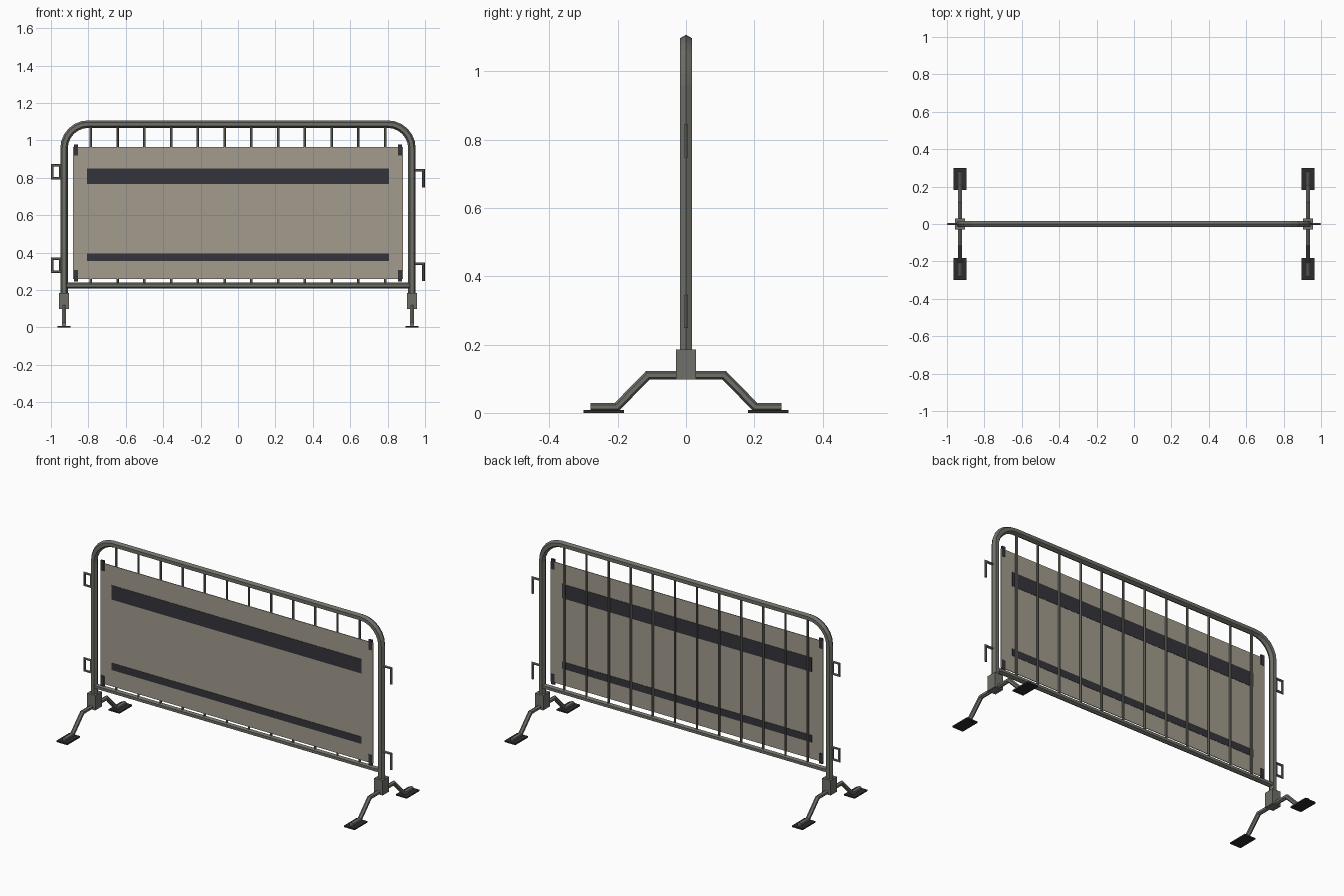
import bpy, bmesh, math
from mathutils import Vector

if "Cube" in bpy.data.objects:
    bpy.data.objects.remove(bpy.data.objects["Cube"])


def material(name, rgb):
    m = bpy.data.materials.new(name)
    m.diffuse_color = (*rgb, 1)
    m.use_nodes = True
    m.node_tree.nodes["Principled BSDF"].inputs["Base Color"].default_value = m.diffuse_color
    return m


STEEL = material("grey steel", (0.16, 0.16, 0.14))
PANEL = material("beige panel", (0.37, 0.33, 0.27))
DARK = material("dark stripe", (0.035, 0.034, 0.044))
RUBBER = material("black rubber", (0.025, 0.025, 0.025))


def finish(bm, name, mat):
    bmesh.ops.recalc_face_normals(bm, faces=bm.faces[:])
    me = bpy.data.meshes.new(name)
    bm.to_mesh(me)
    bm.free()
    me.materials.append(mat)
    ob = bpy.data.objects.new(name, me)
    bpy.context.collection.objects.link(ob)
    return ob


def box(name, x, y, z, mat):
    """Box from (min, max) ranges."""
    bm = bmesh.new()
    bmesh.ops.create_cube(bm, size=1)
    for v in bm.verts:
        v.co = [lo + (c + 0.5) * (hi - lo) for c, (lo, hi) in zip(v.co, (x, y, z))]
    return finish(bm, name, mat)


def tube(name, points, normal, r, mat=STEEL, sides=6, turn=0.0):
    """Sweep a polygon along a planar path with mitred corners."""
    pts = [Vector(p) for p in points]
    n = Vector(normal)
    bm = bmesh.new()
    rings = []
    for i, p in enumerate(pts):
        a = (p - pts[i - 1]).normalized() if i else (pts[1] - p).normalized()
        b = (pts[i + 1] - p).normalized() if i < len(pts) - 1 else a
        t = (a + b).normalized()
        side = n.cross(t)
        miter = 1 / t.dot(a)
        rings.append([bm.verts.new(p + side * (r * math.cos(k) * miter) + n * (r * math.sin(k)))
                      for k in (turn + math.tau * j / sides for j in range(sides))])
    for r0, r1 in zip(rings, rings[1:]):
        for j in range(sides):
            k = (j + 1) % sides
            bm.faces.new((r0[j], r0[k], r1[k], r1[j]))
    bm.faces.new(rings[0])
    bm.faces.new(rings[-1])
    return finish(bm, name, mat)


X, TOP, R = 0.93, 1.087, 0.13
Y = (0, 1, 0)

# Bent outer frame
path = [(-X, 0, 0.11)]
for cx, start in ((-X + R, math.pi), (X - R, math.pi / 2)):
    for i in range(7):
        a = start - math.pi / 2 * i / 6
        path.append((cx + R * math.cos(a), 0, TOP - R + R * math.sin(a)))
path.append((X, 0, 0.11))
tube("outer_frame", path, Y, 0.02)

# Bottom rail and upright bars
tube("bottom_rail", [(-X, 0, 0.225), (X, 0, 0.225)], Y, 0.016)
for i in range(1, 13):
    x = -X + 2 * X * i / 13
    tube(f"upright_bar_{i}", [(x, 0, 0.225), (x, 0, TOP)], Y, 0.007)

# Panel with stripes and corner straps
box("panel", (-0.882, 0.882), (-0.013, -0.009), (0.258, 0.964), PANEL)
box("upper_stripe", (-0.808, 0.808), (-0.0145, -0.0075), (0.766, 0.85), DARK)
box("lower_stripe", (-0.808, 0.808), (-0.0145, -0.0075), (0.354, 0.396), DARK)
for s in (-1, 1):
    for z in (0.276, 0.949):
        box("corner_strap", (s * 0.867 - 0.011, s * 0.867 + 0.011),
            (-0.0155, -0.0065), (z - 0.03, z + 0.03), DARK)

# Feet: sleeve, bent legs and rubber pads
for s in (-1, 1):
    x = s * X
    box("foot_sleeve", (x - 0.027, x + 0.027), (-0.03, 0.03), (0.098, 0.185), STEEL)
    for d in (-1, 1):
        tube("foot_leg", [(x, 0, 0.11), (x, d * 0.112, 0.11),
                          (x, d * 0.203, 0.017), (x, d * 0.28, 0.017)], (1, 0, 0), 0.0125)
        lo, hi = sorted((d * 0.182, d * 0.3))
        box("foot_pad", (x - 0.035, x + 0.035), (lo, hi), (0, 0.008), RUBBER)

# Coupling loops on the left, hooks on the right
for z in (0.35, 0.85):
    tube("coupling_loop", [(-X, 0, z + 0.017), (-0.993, 0, z + 0.017),
                           (-0.993, 0, z - 0.053), (-X, 0, z - 0.053)], Y, 0.007)
    tube("coupling_loop_back", [(-0.952, 0, z + 0.017), (-0.952, 0, z - 0.053)], Y, 0.006)
    tube("coupling_hook", [(X, 0, z - 0.01), (0.992, 0, z - 0.01),
                           (0.992, 0, z - 0.102)], Y, 0.0075)
